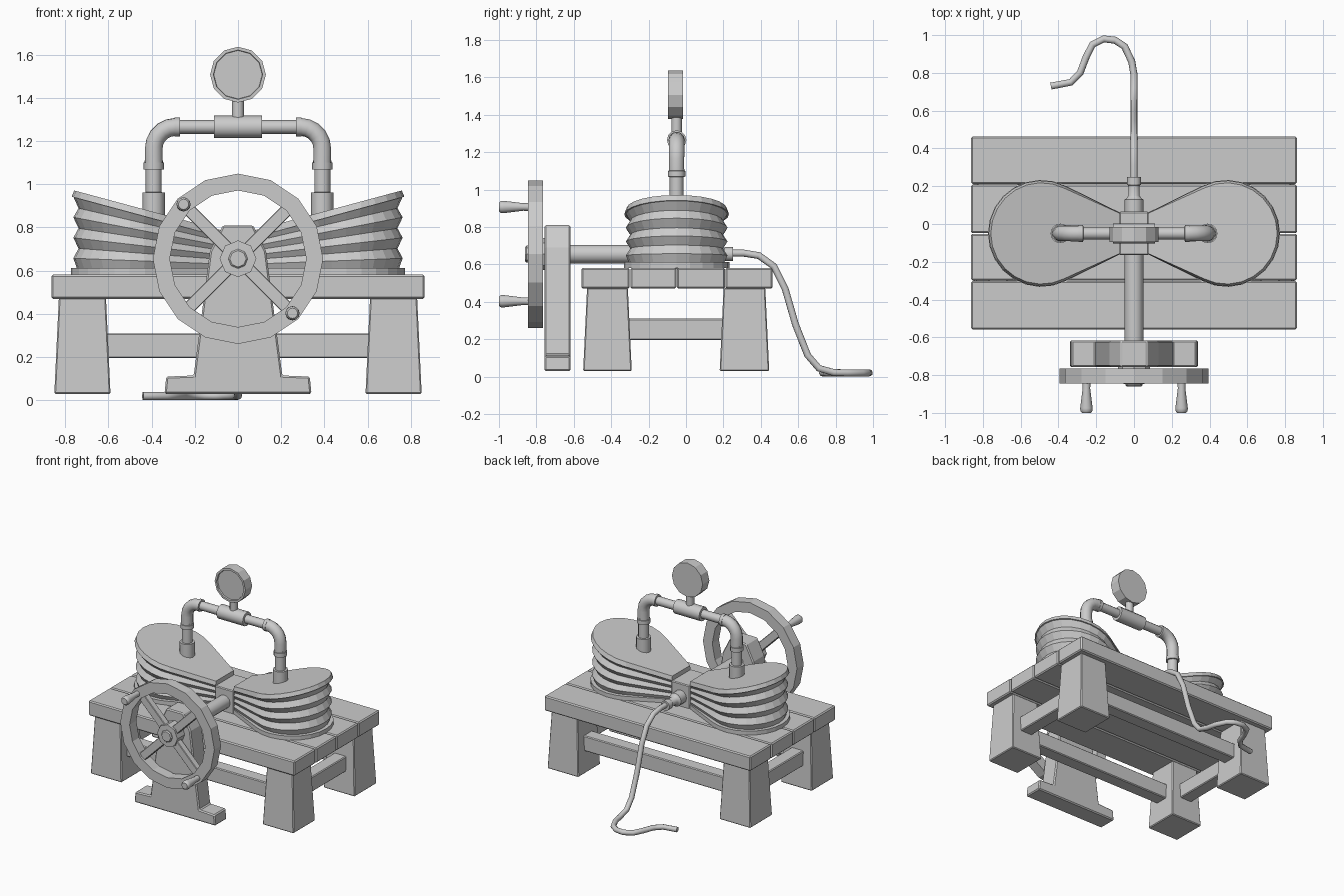
import bpy, bmesh
from math import sin, cos, pi, radians
from mathutils import Vector, Matrix

if "Cube" in bpy.data.objects:
    bpy.data.objects.remove(bpy.data.objects["Cube"])

def loft(name, rings, loop=False, bevel=0, smooth=False):
    """Skin a list of equal-length point rings; cap the ends or join them in a loop."""
    bm = bmesh.new()
    vs = [[bm.verts.new(p) for p in r] for r in rings]
    n = len(vs[0])
    for a, b in zip(vs, vs[1:] + (vs[:1] if loop else [])):
        for i in range(n):
            bm.faces.new((a[i], a[(i + 1) % n], b[(i + 1) % n], b[i]))
    if not loop:
        bm.faces.new(vs[0][::-1])
        bm.faces.new(vs[-1])
    bmesh.ops.recalc_face_normals(bm, faces=bm.faces)
    me = bpy.data.meshes.new(name)
    bm.to_mesh(me)
    bm.free()
    ob = bpy.data.objects.new(name, me)
    bpy.context.collection.objects.link(ob)
    if bevel:
        m = ob.modifiers.new("Bevel", 'BEVEL')
        m.width, m.segments, m.limit_method = bevel, 1, 'ANGLE'
    if smooth:
        bpy.ops.object.select_all(action='DESELECT')
        ob.select_set(True)
        bpy.context.view_layer.objects.active = ob
        bpy.ops.object.shade_smooth_by_angle(angle=radians(40))
    return ob

def rect(x0, x1, y0, y1, z):
    return [(x0, y0, z), (x1, y0, z), (x1, y1, z), (x0, y1, z)]

def box(name, x0, x1, y0, y1, z0, z1, taper=0, bevel=0.006):
    t = taper
    return loft(name, [rect(x0, x1, y0, y1, z0),
                       rect(x0 + t, x1 - t, y0 + t, y1 - t, z1)], bevel=bevel)

def turn(name, pos, axis, profile, n=12, loop=False, smooth=True):
    """Revolve (radius, distance) points around an axis through pos."""
    rings = []
    for r, t in profile:
        ring = []
        for i in range(n):
            u, v = r * cos(2 * pi * i / n), r * sin(2 * pi * i / n)
            off = {'x': (t, u, v), 'y': (u, t, v), 'z': (u, v, t)}[axis]
            ring.append(Vector(pos) + Vector(off))
        rings.append(ring)
    return loft(name, rings, loop, smooth=smooth)

def pipe(name, pts, r, n=10):
    """Sweep a circle along a path."""
    pts = [Vector(p) for p in pts]
    rings, side = [], None
    for i, p in enumerate(pts):
        d = (pts[min(i + 1, len(pts) - 1)] - pts[max(i - 1, 0)]).normalized()
        side = d.orthogonal() if side is None else side - d * side.dot(d)
        side.normalize()
        up = d.cross(side)
        rings.append([p + r * (side * cos(2 * pi * k / n) + up * sin(2 * pi * k / n))
                      for k in range(n)])
    return loft(name, rings, smooth=True)

CY = -0.05   # centre line of bellows and pipework
AZ = 0.655   # axle height

# Bench top planks
edges = [-0.56, -0.30, -0.05, 0.21, 0.465]
for a, b in zip(edges, edges[1:]):
    box("bench_plank", -0.863, 0.863, a + 0.002, b - 0.002, 0.47, 0.582, bevel=0.008)

# Legs and stretchers
for s in (-1, 1):
    x0, x1 = sorted((s * 0.59, s * 0.85))
    box("front_leg", x0, x1, -0.55, -0.29, 0.03, 0.475, 0.021)
    box("back_leg", x0, x1, 0.18, 0.445, 0.03, 0.475, 0.021)
    box("side_stretcher", s * 0.72 - 0.05, s * 0.72 + 0.05, -0.35, 0.25, 0.195, 0.31)
for y in (-0.42, 0.31):
    box("long_stretcher", -0.65, 0.65, y - 0.05, y + 0.05, 0.195, 0.31)

# Bellows: teardrop rings lofted between a flat base and a sloping lid
def teardrop(s, grow, height):
    r, w = 0.28 + grow, 0.11 + grow * 0.3
    pts = [(0.075, -w)]
    for i in range(17):
        a = radians(-117 + 234 * i / 16)
        pts.append((0.49 + r * cos(a), r * sin(a)))
    pts.append((0.075, w))
    return [(s * x, CY + y, height(x)) for x, y in pts]

def lid_z(x):
    return 0.788 + 0.27 * (x - 0.08)

for s, side in ((-1, "left"), (1, "right")):
    loft(side + "_bellows_base", [teardrop(s, 0.003, lambda x: 0.58),
                                  teardrop(s, 0.003, lambda x: 0.612)])
    pleats = []
    for i in range(8):
        t = i / 7
        pleats.append(teardrop(s, -0.008 if i % 2 else -0.032 if i else -0.025,
                      lambda x: 0.61 + t * (lid_z(x) - 0.03 - 0.61)))
    loft(side + "_bellows_folds", pleats)
    loft(side + "_bellows_lid", [teardrop(s, 0.0, lambda x: lid_z(x) - 0.032),
                                 teardrop(s, -0.012, lid_z)])

    # Riser, elbow and cross pipe
    turn(side + "_riser", (s * 0.39, CY, 0), 'z',
         [(0.052, 0.84), (0.052, 0.962), (0.037, 0.963), (0.037, 1.068),
          (0.047, 1.069), (0.047, 1.1), (0.042, 1.101), (0.042, 1.11)])
    bend = [(s * (0.29 + 0.1 * cos(a)), CY, 1.165 + 0.1 * sin(a))
            for a in [radians(18 * k) for k in range(6)]]
    pipe(side + "_elbow", [(s * 0.39, CY, 1.1)] + bend + [(s * 0.275, CY, 1.265)], 0.042, 12)
    turn(side + "_cross_pipe", (0, CY, 1.265), 'x',
         [(0.032, s * 0.1), (0.032, s * 0.268), (0.044, s * 0.269), (0.044, s * 0.293)])

# Air block between the bellows
box("air_block", -0.078, 0.078, CY - 0.115, CY + 0.115, 0.575, 0.755)

# Tee, stem and gauge
turn("tee", (0, CY, 1.265), 'x', [(0.052, -0.11), (0.052, 0.11)])
turn("gauge_stem", (0, CY, 0), 'z', [(0.028, 1.29), (0.028, 1.39)])
turn("gauge", (0, CY - 0.005, 1.507), 'y',
     [(0.129, 0.04), (0.129, -0.04), (0.114, -0.04), (0.112, -0.028)], smooth=False)

# Axle and its stand
turn("axle", (0, 0, AZ), 'y', [(0.05, -0.77), (0.05, CY)])
half = [(0.34, 0.03), (0.332, 0.11), (0.205, 0.115), (0.13, 0.69), (0.07, 0.81)]
outline = half + [(-x, z) for x, z in reversed(half)]
loft("axle_stand", [[(x, y, z) for x, z in outline] for y in (-0.757, -0.617)], bevel=0.008)

# Hand wheel: rim, hub, crossed spokes and two grips
turn("wheel_rim", (0, 0, AZ), 'y', [(0.394, -0.765), (0.394, -0.845),
     (0.316, -0.845), (0.316, -0.765)], 16, loop=True, smooth=False)
turn("wheel_hub", (0, 0, AZ), 'y', [(0.085, -0.755), (0.085, -0.845), (0.045, -0.846),
     (0.045, -0.853), (0.038, -0.86)], 8, smooth=False)
for k in range(4):
    sp = box("wheel_spoke", 0.06, 0.335, -0.83, -0.78, -0.03, 0.03, bevel=0.004)
    sp.matrix_world = Matrix.Translation((0, 0, AZ)) @ Matrix.Rotation(radians(45 + 90 * k), 4, 'Y')
for s in (-1, 1):
    turn("wheel_grip", (s * 0.252, 0, AZ - s * 0.252), 'y',
         [(0.022, -0.83), (0.02, -0.87), (0.033, -0.975), (0.032, -0.99), (0.024, -1.0)])

# Outlet fitting and hose
turn("outlet_fitting", (0, 0, AZ), 'y', [(0.05, 0.05), (0.05, 0.13), (0.04, 0.135),
     (0.03, 0.15), (0.03, 0.205), (0.037, 0.206), (0.037, 0.25)])
pipe("hose", [(0, 0.2, 0.66), (0, 0.31, 0.66), (0, 0.39, 0.647), (0, 0.47, 0.59),
              (0, 0.53, 0.47), (0, 0.585, 0.28), (0, 0.65, 0.115), (0, 0.71, 0.045),
              (0, 0.79, 0.022), (-0.012, 0.86, 0.02), (-0.05, 0.94, 0.02), (-0.1, 0.973, 0.02),
              (-0.16, 0.98, 0.02), (-0.22, 0.95, 0.02), (-0.255, 0.88, 0.02),
              (-0.285, 0.8, 0.02), (-0.335, 0.75, 0.02), (-0.44, 0.73, 0.02)], 0.019)
